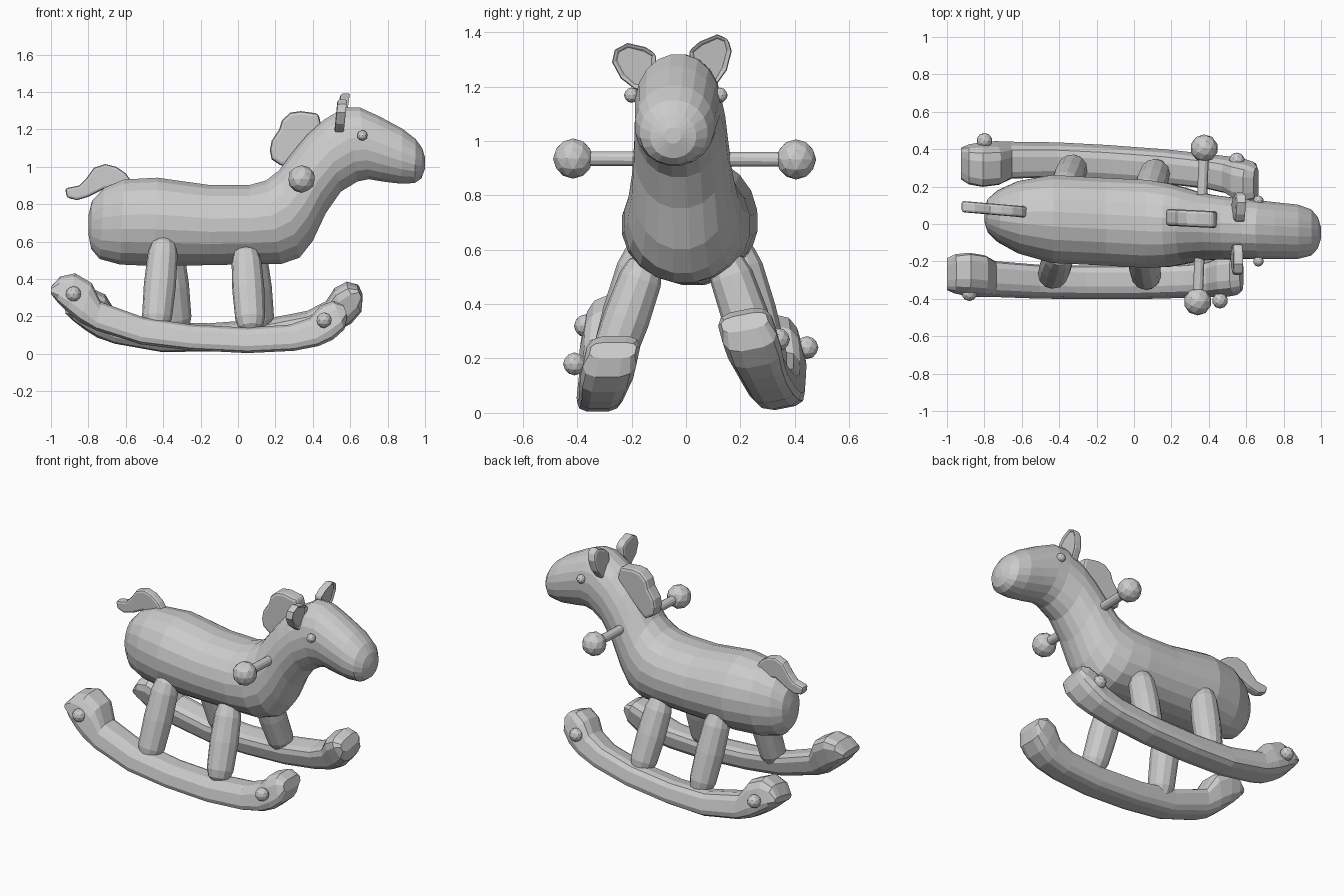
import bpy, bmesh, math
from mathutils import Vector, Matrix

if "Cube" in bpy.data.objects:
    bpy.data.objects.remove(bpy.data.objects["Cube"])


def finish(bm, name):
    bmesh.ops.recalc_face_normals(bm, faces=bm.faces)
    me = bpy.data.meshes.new(name)
    bm.to_mesh(me)
    bm.free()
    ob = bpy.data.objects.new(name, me)
    bpy.context.collection.objects.link(ob)
    return ob


def loft(name, sections, sides, place, power=1.0):
    """Skin rings given as (top x, top z, bottom x, bottom z, half width)."""
    bm = bmesh.new()
    rings = []
    for tx, tz, bx, bz, w in sections:
        ring = []
        for i in range(sides):
            a = 2 * math.pi * (i + 0.5) / sides
            c = math.copysign(abs(math.cos(a)) ** power, math.cos(a))
            s = math.copysign(abs(math.sin(a)) ** power, math.sin(a))
            x = (tx + bx) / 2 + (tx - bx) / 2 * c
            z = (tz + bz) / 2 + (tz - bz) / 2 * c
            ring.append(bm.verts.new(place(x, w * s, z)))
        rings.append(ring)
    for r, q in zip(rings, rings[1:]):
        for i in range(sides):
            j = (i + 1) % sides
            bm.faces.new((r[i], r[j], q[j], q[i]))
    bm.faces.new(rings[0])
    bm.faces.new(rings[-1])
    return finish(bm, name)


def ball(name, pos, r, sub=2):
    bm = bmesh.new()
    bmesh.ops.create_icosphere(bm, subdivisions=sub, radius=r,
                               matrix=Matrix.Translation(pos))
    return finish(bm, name)


def rod(name, a, b, rings, sides=12):
    """Round bar from a to b; rings are (fraction of length, radius)."""
    a, b = Vector(a), Vector(b)
    rot = (b - a).to_track_quat('Z', 'Y')
    length = (b - a).length
    return loft(name, [(r, t * length, -r, t * length, r) for t, r in rings], sides,
                lambda x, y, z: a + rot @ Vector((x, y, z)))


def slab(name, outline, place, thick, bevel, hollow=0):
    """Flat outline with thickness and softened edges, optional dished front."""
    bm = bmesh.new()
    lo = [bm.verts.new(place(u, -thick / 2, v)) for u, v in outline]
    hi = [bm.verts.new(place(u, thick / 2, v)) for u, v in outline]
    bm.faces.new(lo)
    front = bm.faces.new(hi)
    for i in range(len(lo)):
        j = (i + 1) % len(lo)
        bm.faces.new((lo[i], lo[j], hi[j], hi[i]))
    bmesh.ops.recalc_face_normals(bm, faces=bm.faces)
    if hollow:
        bmesh.ops.inset_region(bm, faces=[front], thickness=0.018, depth=-hollow)
    ob = finish(bm, name)
    m = ob.modifiers.new("soft", 'BEVEL')
    m.width, m.segments, m.limit_method = bevel, 2, 'ANGLE'
    m.angle_limit = math.radians(50)
    return ob


# Body, neck and head in one skin
body = [(-.80, .74, -.80, .64, .035), (-.78, .82, -.785, .56, .09),
        (-.715, .89, -.74, .505, .14), (-.61, .935, -.63, .475, .195),
        (-.43, .945, -.45, .467, .238), (-.15, .905, -.15, .472, .237),
        (.06, .905, .08, .477, .238), (.15, .93, .23, .477, .225),
        (.22, .985, .33, .512, .205), (.29, 1.08, .40, .60, .187),
        (.37, 1.175, .47, .75, .175), (.46, 1.255, .55, .865, .168),
        (.57, 1.32, .64, .92, .16), (.65, 1.32, .70, .932, .158),
        (.75, 1.275, .77, .92, .153), (.88, 1.205, .87, .908, .147),
        (.95, 1.15, .945, .912, .125), (.985, 1.10, .98, .937, .085),
        (1.0, 1.05, 1.0, .99, .03)]
loft("body", body, 20, lambda x, y, z: (x, y + .004 - .052 * x, z), .97)

# Legs
cap = [(0, .035), (.06, .065), (.18, .08), (.5, .086), (.85, .08), (.95, .065), (1, .04)]
legs = {"rear_leg_right": ((-.395, -.15, .62), (-.44, -.29, .12)),
        "front_leg_right": ((.04, -.14, .57), (.07, -.30, .12)),
        "rear_leg_left": ((-.375, .18, .62), (-.32, .315, .12)),
        "front_leg_left": ((.07, .14, .58), (.12, .295, .13))}
for name, (a, b) in legs.items():
    rod(name, a, b, cap)

# Rockers: the left one is rolled a little further forward than the right one
rocker = [(-1.0, .36, -1.0, .32, .085), (-.95, .415, -.965, .275, .1),
          (-.87, .433, -.91, .22, .107), (-.78, .38, -.85, .17, .104),
          (-.735, .28, -.76, .125, .09), (-.5, .195, -.52, .05, .085),
          (-.25, .158, -.25, .018, .085), (.05, .142, .05, .003, .085),
          (.28, .158, .30, .015, .085), (.385, .195, .43, .04, .09),
          (.44, .26, .51, .075, .1), (.51, .285, .57, .13, .1),
          (.565, .26, .585, .20, .085)]


def right_place(x, y, z):
    return (x, y - .31 + .015 * x + .22 * (z - .08), z)


def left_place(x, y, z):
    dx, dz = x + .2, z - .9
    c, s = math.cos(.126), math.sin(.126)
    x, z = dx * c - dz * s - .2, dx * s + dz * c + .9
    return (x, y + .325 - .052 * x - .30 * (z - .08), z + .2 * y)


loft("rocker_right", rocker, 12, right_place, .6)
loft("rocker_left", rocker, 12, left_place, .6)

# Pegs on the rocker ends
for i, p in enumerate([(-.88, -.37, .32), (.46, -.41, .18),
                       (-.80, .445, .24), (.55, .34, .27)]):
    ball("rocker_peg_%d" % (i + 1), p, .042)

# Handlebar with ball grips
ends = (.34, -.415, .935), (.375, .405, .932)
rod("handlebar", *ends, [(0, .028), (1, .028)], 12)
for side, p in zip(("right", "left"), ends):
    ball("grip_" + side, p, .074)

# Eyes
ball("eye_right", (.665, -.2, 1.168), .028)
ball("eye_left", (.665, .125, 1.168), .028)

# Ears, dished towards the front
ear_left = [(.02, 1.27), (.10, 1.19), (.15, 1.26), (.168, 1.33), (.155, 1.375),
            (.115, 1.392), (.05, 1.365), (.01, 1.33)]
ear_right = [(-.11, 1.26), (-.175, 1.18), (-.24, 1.23), (-.272, 1.29), (-.262, 1.335),
             (-.215, 1.36), (-.15, 1.345), (-.11, 1.32)]
slab("ear_left", ear_left, lambda u, t, v: (.558 + t + .15 * (v - 1.27), u, v), .058, .014, .015)
slab("ear_right", ear_right, lambda u, t, v: (.552 + t + .1 * (v - 1.27), u, v), .058, .014, .015)

# Mane tuft and tail
mane = [(.24, 1.0), (.18, 1.04), (.17, 1.09), (.18, 1.14), (.22, 1.20), (.235, 1.25),
        (.28, 1.29), (.335, 1.298), (.43, 1.285), (.45, 1.2), (.36, 1.1)]
slab("mane", mane, lambda u, t, v: (u, .045 + t - .05 * u, v), .09, .018)
tail = [(-.56, .91), (-.60, .965), (-.65, 1.0), (-.71, 1.015), (-.77, .995), (-.81, .94),
        (-.85, .90), (-.925, .885), (-.915, .835), (-.86, .822), (-.80, .84),
        (-.75, .865), (-.71, .885), (-.65, .86)]
slab("tail", tail, lambda u, t, v: (u, .015 + t - .085 * u, v), .06, .014)
